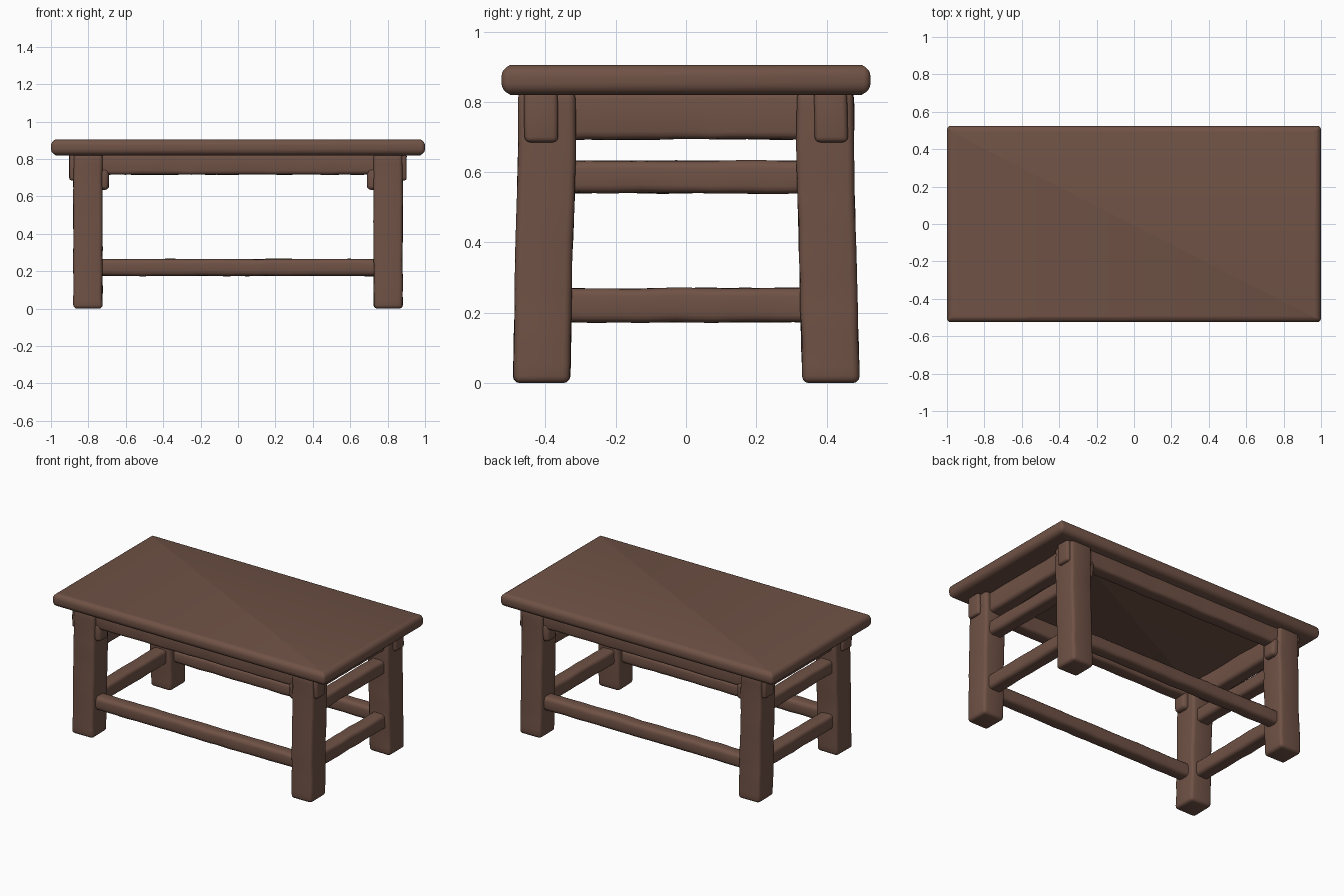
import bpy, bmesh
from mathutils import Vector, noise

cube = bpy.data.objects.get("Cube")
if cube:
    bpy.data.objects.remove(cube, do_unlink=True)

wood = bpy.data.materials.new("dark_brown_wood")
wood.use_nodes = True
brown = (0.16, 0.084, 0.06, 1)
wood.diffuse_color = brown
shader = wood.node_tree.nodes["Principled BSDF"]
shader.inputs["Base Color"].default_value = brown
shader.inputs["Roughness"].default_value = 0.8


def finish(name, bm):
    bmesh.ops.recalc_face_normals(bm, faces=bm.faces)
    mesh = bpy.data.meshes.new(name)
    bm.to_mesh(mesh)
    bm.free()
    mesh.materials.append(wood)
    obj = bpy.data.objects.new(name, mesh)
    bpy.context.collection.objects.link(obj)
    bpy.ops.object.select_all(action='DESELECT')
    obj.select_set(True)
    bpy.context.view_layer.objects.active = obj
    bpy.ops.object.shade_smooth_by_angle(angle=0.8)
    return obj


def beam(name, low, high, bevel=0.015, wobble=0.004, shape=None):
    """Rounded timber between two corners, sliced along its length and hewn unevenly."""
    low, high = Vector(low), Vector(high)
    size, mid = high - low, (low + high) / 2
    bm = bmesh.new()
    bmesh.ops.create_cube(bm, size=1)
    for v in bm.verts:
        v.co = mid + v.co * size
    bmesh.ops.bevel(bm, geom=list(bm.edges), offset=bevel, segments=3,
                    profile=0.5, affect='EDGES')
    axis = max(range(3), key=lambda i: size[i])
    normal = Vector([float(i == axis) for i in range(3)])
    cuts = int(size[axis] / 0.05)
    for i in range(1, cuts):
        at = mid + normal * (size[axis] * (i / cuts - 0.5))
        bmesh.ops.bisect_plane(bm, geom=bm.verts[:] + bm.edges[:] + bm.faces[:],
                               plane_co=at, plane_no=normal)
    for v in bm.verts:
        push = noise.noise_vector(v.co * 9) * wobble
        push[axis] = 0
        v.co += push
        if shape:
            shape(v.co)
    return finish(name, bm)


# Table top with a rounded rim
bm = bmesh.new()
bmesh.ops.create_cube(bm, size=1)
for v in bm.verts:
    v.co = Vector((v.co.x * 2, v.co.y * 1.05, 0.8625 + v.co.z * 0.085))
upright = [e for e in bm.edges if abs(e.verts[0].co.z - e.verts[1].co.z) > 0.01]
bmesh.ops.bevel(bm, geom=upright, offset=0.02, segments=3, profile=0.5, affect='EDGES')
rim = [e for e in bm.edges if abs(e.verts[0].co.z - e.verts[1].co.z) < 0.001]
bmesh.ops.bevel(bm, geom=rim, offset=0.034, segments=5, profile=0.5,
                affect='EDGES', clamp_overlap=False)
bmesh.ops.remove_doubles(bm, verts=bm.verts, dist=0.0005)
finish("table_top", bm)


# Legs splay outward a little toward the floor
def splay(co):
    side = 1 if co.y > 0 else -1
    drop = max(0, 1 - co.z / 0.65)
    co.y += side * 0.016 * drop


def span(sign, a, b):
    return (a, b) if sign > 0 else (-b, -a)


sides = ((-1, "right"), (1, "left"))
ends = ((-1, "front"), (1, "back"))

for sx, xname in sides:
    for sy, yname in ends:
        tag = yname + "_" + xname
        x0, x1 = span(sx, 0.725, 0.88)
        y0, y1 = span(sy, 0.315, 0.477)
        beam(tag + "_leg", (x0, y0, 0), (x1, y1, 0.83), 0.02, shape=splay)
        # Apron end showing through the outside of the leg
        y0, y1 = span(sy, 0.365, 0.46)
        x0, x1 = span(sx, 0.80, 0.902)
        beam(tag + "_tenon", (x0, y0, 0.685), (x1, y1, 0.83), 0.015)
        # Small corner bracket under the apron
        x0, x1 = span(sx, 0.69, 0.76)
        beam(tag + "_bracket", (x0, y0, 0.635), (x1, y1, 0.75), 0.022)

# Long rails
for sy, yname in ends:
    y0, y1 = span(sy, 0.365, 0.455)
    beam(yname + "_apron", (-0.8, y0, 0.717), (0.8, y1, 0.83), 0.02)
    beam(yname + "_stretcher", (-0.8, y0, 0.175), (0.8, y1, 0.265), 0.025)

# Short rails at both ends
for sx, xname in sides:
    x0, x1 = span(sx, 0.755, 0.85)
    for part, z0, z1 in (("apron", 0.693, 0.83), ("middle_rail", 0.54, 0.632),
                         ("stretcher", 0.173, 0.27)):
        beam(xname + "_" + part, (x0, -0.38, z0), (x1, 0.38, z1), 0.022)
